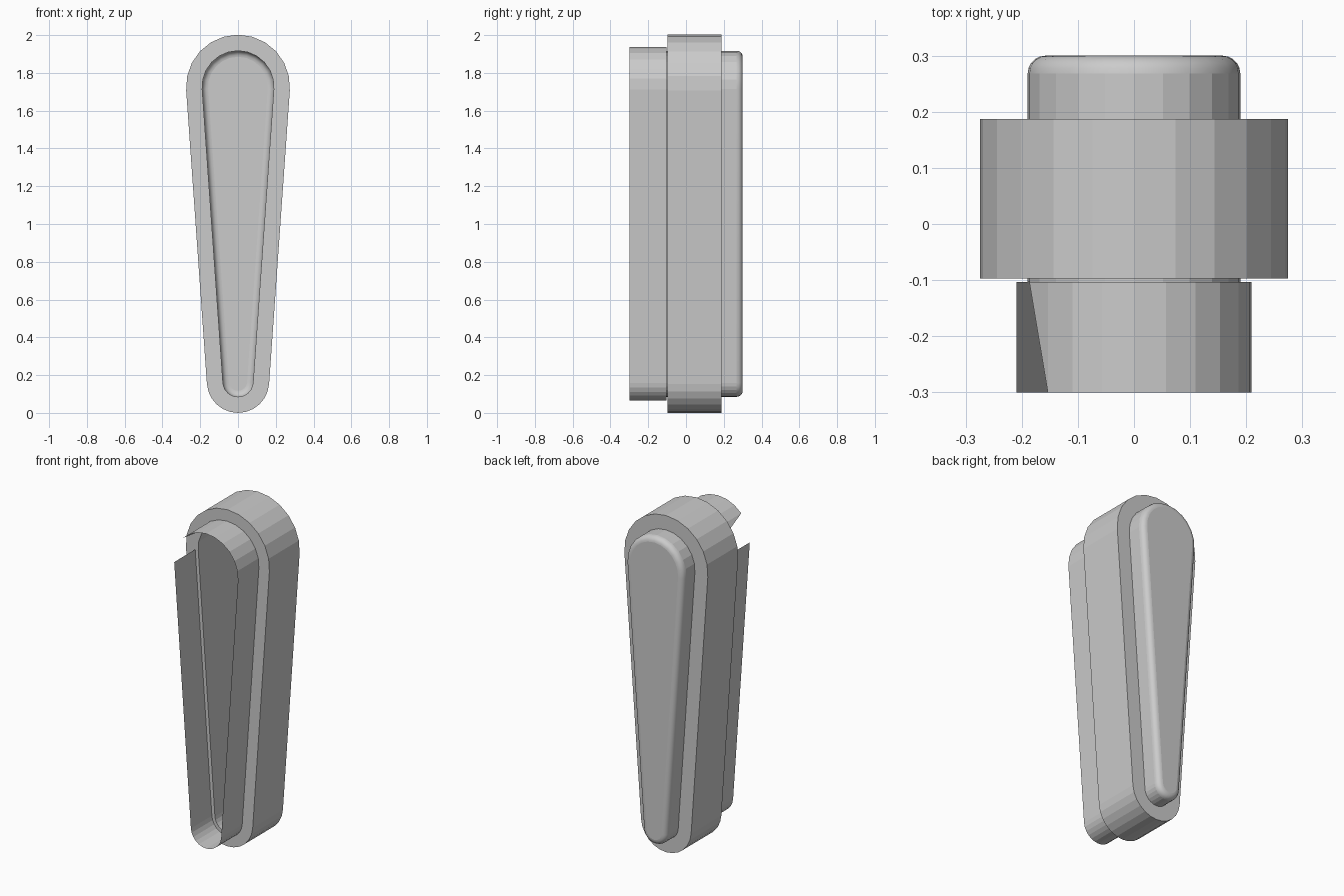
import bpy, bmesh
from math import sin, cos, pi, asin

if "Cube" in bpy.data.objects:
    bpy.data.objects.remove(bpy.data.objects["Cube"])

ZT, ZB, TAPER, SEG = 1.727, 0.165, 0.11, 12
TILT = asin(TAPER / (ZT - ZB))


def outline(bm, r, y):
    """Teardrop loop: large arc on top, small arc below, tangent sides."""
    pts = []
    for i in range(SEG + 1):
        a = -TILT + (pi + 2 * TILT) * i / SEG
        pts.append((r * cos(a), y, ZT + r * sin(a)))
    rb = r - TAPER
    for i in range(SEG + 1):
        a = pi + TILT + (pi - 2 * TILT) * i / SEG
        pts.append((rb * cos(a), y, ZB + rb * sin(a)))
    return [bm.verts.new(p) for p in pts]


def loft(bm, profile, closed=False):
    """Skin teardrop loops given as (radius, y); returns loops and face rows."""
    loops = [outline(bm, r, y) for r, y in profile]
    pairs = list(zip(loops, loops[1:]))
    if closed:
        pairs.append((loops[-1], loops[0]))
    n = len(loops[0])
    rows = [[bm.faces.new((a[i], a[(i + 1) % n], b[(i + 1) % n], b[i]))
             for i in range(n)] for a, b in pairs]
    return loops, rows


def finish(bm, name):
    bmesh.ops.recalc_face_normals(bm, faces=bm.faces)
    me = bpy.data.meshes.new(name)
    bm.to_mesh(me)
    bm.free()
    ob = bpy.data.objects.new(name, me)
    bpy.context.collection.objects.link(ob)


# Thick middle band
bm = bmesh.new()
loft(bm, [(0.275, 0.187), (0.275, -0.097), (0.19, -0.097), (0.19, 0.187)], True)
finish(bm, "middle_band")

# Hollow core, open at the front, with a rounded back cap
bm = bmesh.new()
B = 0.032
profile = [(0.19, -0.103)]
profile += [(0.19 - B + B * cos(k * pi / 10), 0.3 - B + B * sin(k * pi / 10)) for k in range(6)]
loops, rows = loft(bm, profile)
bm.faces.new(loops[-1])
for row in rows[1:]:
    for f in row:
        f.smooth = True
finish(bm, "hollow_core")

# Thin front collar with a narrow ledge, broken open at the upper left
bm = bmesh.new()
loops, rows = loft(bm, [(0.19, -0.103), (0.21, -0.103), (0.21, -0.3)])
back, front = loops[1], loops[2]
for i in (SEG - 3, SEG - 2, SEG - 1):
    bm.faces.remove(rows[1][i])
bm.faces.new((back[SEG - 3], back[SEG - 2], front[SEG - 3]))
bmesh.ops.delete(bm, geom=[e for e in bm.edges if not e.link_faces], context='EDGES')
bmesh.ops.delete(bm, geom=[v for v in bm.verts if not v.link_faces], context='VERTS')
finish(bm, "front_collar")
